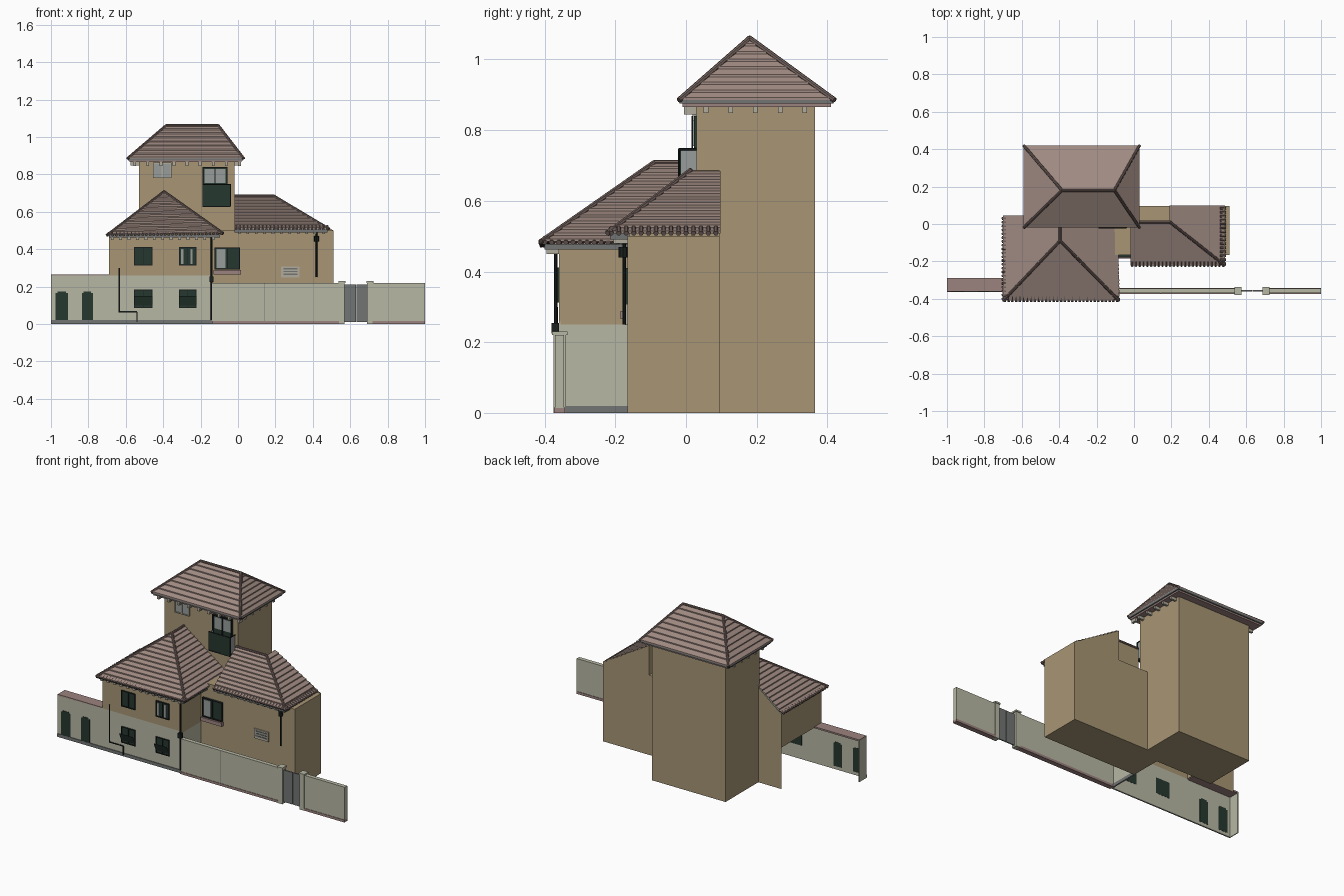
import bpy, bmesh
from mathutils import Vector

if "Cube" in bpy.data.objects:
    bpy.data.objects.remove(bpy.data.objects["Cube"])


def material(name, r, g, b):
    m = bpy.data.materials.new(name)
    col = [(c / 255) ** 2.2 for c in (r, g, b)] + [1]
    m.use_nodes = True
    m.diffuse_color = col
    m.node_tree.nodes["Principled BSDF"].inputs["Base Color"].default_value = col
    return m


TILE = material("roof tile", 158, 137, 129)
RIDGE = material("dark ridge tile", 112, 96, 91)
TAN = material("tan plaster", 166, 148, 116)
CREAM = material("cream plaster", 182, 182, 163)
GREY = material("grey metal", 114, 116, 116)
GREEN = material("dark green", 42, 58, 51)
GLASS = material("pale glass", 150, 156, 153)
IRON = material("black iron", 32, 37, 36)
STONE = material("pinkish stone", 154, 130, 126)
TRIM = material("pale trim", 176, 170, 155)


def finish(name, bm, mat):
    bmesh.ops.recalc_face_normals(bm, faces=bm.faces)
    me = bpy.data.meshes.new(name)
    bm.to_mesh(me)
    bm.free()
    me.materials.append(mat)
    ob = bpy.data.objects.new(name, me)
    bpy.context.collection.objects.link(ob)
    return ob


def boxes(name, mat, *spans):
    """Axis-aligned boxes given as x0, x1, y0, y1, z0, z1."""
    bm = bmesh.new()
    for x0, x1, y0, y1, z0, z1 in spans:
        vs = bmesh.ops.create_cube(bm, size=1)["verts"]
        for v in vs:
            v.co = ((x0 + x1) / 2 + v.co.x * (x1 - x0),
                    (y0 + y1) / 2 + v.co.y * (y1 - y0),
                    (z0 + z1) / 2 + v.co.z * (z1 - z0))
    return finish(name, bm, mat)


def panels(name, mat, *polys):
    bm = bmesh.new()
    for p in polys:
        bm.faces.new([bm.verts.new(v) for v in p])
    return finish(name, bm, mat)


def tubes(name, mat, radius, sides, *segments):
    """Straight round bars between pairs of points."""
    bm = bmesh.new()
    for a, b in segments:
        a, b = Vector(a), Vector(b)
        d = b - a
        rot = Vector((0, 0, 1)).rotation_difference(d).to_matrix().to_4x4()
        rot.translation = (a + b) / 2
        bmesh.ops.create_cone(bm, cap_ends=True, segments=sides, radius1=radius,
                              radius2=radius, depth=d.length, matrix=rot)
    return finish(name, bm, mat)


def slope(name, a, b, c, d, courses, lift=0.007):
    """Tiled roof plane: eave a-b, top edge d-c, overlapping courses."""
    a, b, c, d = map(Vector, (a, b, c, d))
    up = Vector((0, 0, lift))
    bm = bmesh.new()
    for i in range(courses):
        t, u = i / courses, (i + 1) / courses
        l0, r0, l1, r1 = a.lerp(d, t), b.lerp(c, t), a.lerp(d, u), b.lerp(c, u)
        for quad in ((l0, r0, r0 + up, l0 + up), (l0 + up, r0 + up, r1, l1)):
            bm.faces.new([bm.verts.new(v) for v in quad])
    bmesh.ops.remove_doubles(bm, verts=bm.verts, dist=0.0005)
    return finish(name, bm, TILE)


def eave_tiles(name, a, b, inward, step=0.02):
    """Row of barrel tile ends along an eave."""
    a, b, inward = Vector(a), Vector(b), Vector(inward)
    n = int((b - a).length / step)
    pts = [a.lerp(b, (i + 0.5) / n) for i in range(n)]
    tubes(name, RIDGE, 0.0075, 6, *[(p, p + inward) for p in pts])


# Main masses
boxes("tower_walls", TAN, (-.53, -.02, .03, .365, 0, .87))
boxes("right_house_walls", TAN, (-.14, .51, -.165, .095, 0, .5))

# Left house: open-backed shell
boxes("left_house_lower_walls", CREAM,
      (-1, -.14, -.36, -.355, 0, .26), (-.145, -.14, -.36, -.165, 0, .25),
      (-1, -.995, -.36, -.29, 0, .26))
boxes("left_house_upper_walls", TAN,
      (-.69, -.14, -.36, -.355, .26, .47), (-.145, -.14, -.36, -.165, .25, .47),
      (-.69, -.685, -.36, .04, .26, .47))
panels("left_house_back_gable", TAN,
       [(-.69, .04, 0), (-.5, .04, 0), (-.5, .04, .62), (-.69, .04, .47)])
boxes("annex_cap", STONE, (-1, -.69, -.36, -.29, .255, .265))
boxes("plinth", GREY, (-1, -.138, -.364, -.36, 0, .02),
      (-.14, -.136, -.36, -.165, 0, .02))

# Tower roof
sw, se, ne, nw = (-.59, -.02, .885), (.03, -.02, .885), (.03, .42, .885), (-.59, .42, .885)
r1, r2 = (-.385, .18, 1.06), (-.105, .18, 1.06)
slope("tower_roof_front", sw, se, r2, r1, 8)
slope("tower_roof_right", se, ne, r2, r2, 8)
slope("tower_roof_back", ne, nw, r1, r2, 8)
slope("tower_roof_left", nw, sw, r1, r1, 8)
tubes("tower_ridge_tiles", RIDGE, .008, 8, (sw, r1), (nw, r1), (se, r2), (ne, r2), (r1, r2))
boxes("tower_fascia", GREY, (-.588, .028, -.018, .418, .875, .89))
boxes("tower_soffit", STONE, (-.58, .02, -.01, .41, .865, .876))
corbels = [(-.56 + i * .07, -.545 + i * .07, -.005, .03, .845, .866) for i in range(9)]
for x0, x1 in ((-.575, -.53), (-.02, .015)):
    corbels += [(x0, x1, .05 + i * .07, .063 + i * .07, .848, .866) for i in range(5)]
boxes("tower_corbels", TRIM, *corbels)

# Left house roof
fl, fr = (-.70, -.41, .475), (-.08, -.41, .485)
bl, br = (-.70, .045, .475), (-.085, .03, .485)
apex, back = (-.395, -.09, .708), (-.395, .045, .708)
slope("left_roof_front", fl, fr, apex, apex, 13)
slope("left_roof_left", bl, fl, apex, back, 13)
slope("left_roof_right", fr, br, back, apex, 13)
tubes("left_ridge_tiles", RIDGE, .008, 8, (fl, apex), (fr, apex), (apex, back))
boxes("left_roof_soffit", GREY, (-.69, -.095, -.40, .035, .462, .478))
eave_tiles("left_eave_tiles_front", (-.70, -.415, .474), (-.08, -.415, .482), (0, .03, .012))
eave_tiles("left_eave_tiles_left", (-.705, -.41, .474), (-.705, .04, .474), (.03, 0, .012))
eave_tiles("left_eave_tiles_right", (-.078, -.41, .482), (-.085, -.17, .482), (-.03, 0, .012))
boxes("left_rafter_ends", TRIM,
      *[(-.68 + i * .045, -.665 + i * .045, -.395, -.36, .45, .464) for i in range(13)])

# Right house roof, turning a corner towards the back
el, er, eb = (-.02, -.222, .508), (.487, -.222, .508), (.487, .098, .508)
ra, rb, rc = (-.02, .012, .685), (.19, .012, .685), (.19, .098, .685)
slope("right_roof_front", el, er, rb, ra, 11)
slope("right_roof_side", er, eb, rc, rb, 11)
tubes("right_ridge_tiles", RIDGE, .008, 8, (er, rb), (ra, rb))
panels("right_attic_walls", TAN,
       [(-.018, -.2, .5), (-.018, .015, .5), (-.018, .015, .685)],
       [(-.02, .015, .5), (.19, .015, .5), (.19, .015, .687), (-.02, .015, .687)],
       [(.19, .015, .5), (.19, .095, .5), (.19, .095, .687), (.19, .015, .687)],
       [(.19, .095, .5), (.51, .095, .5), (.19, .095, .687)])
boxes("right_roof_soffit", GREY, (-.02, .478, -.215, -.16, .49, .508))
eave_tiles("right_eave_tiles_front", (-.02, -.226, .508), (.487, -.226, .508), (0, .03, .015))
eave_tiles("right_eave_tiles_side", (.49, -.222, .508), (.49, .095, .508), (-.03, 0, .015))
boxes("right_rafter_ends", TRIM,
      *[(i * .045, .014 + i * .045, -.205, -.165, .48, .492) for i in range(11)])

# Garden wall and gate
boxes("garden_wall", CREAM, (-.14, .545, -.37, -.345, .014, .22),
      (.715, 1, -.37, -.345, .014, .22))
boxes("garden_wall_base", STONE, (-.14, .545, -.373, -.342, 0, .015),
      (.715, 1, -.373, -.342, 0, .015))
boxes("gate_posts", CREAM, *[s for x in (.555, .705) for s in (
    (x - .015, x + .015, -.375, -.34, 0, .22), (x - .019, x + .019, -.379, -.336, .22, .23))])
boxes("gate_leaves", GREY, (.57, .63, -.361, -.354, .01, .21), (.633, .69, -.361, -.354, .01, .21))
boxes("wall_joint", GREY, (.138, .141, -.372, -.37, .015, .22))


def frame(name, x0, x1, z0, z1, y, w, mat):
    """Rectangular surround with a centre bar."""
    m = (x0 + x1) / 2
    boxes(name, mat, (x0, x1, y - .005, y, z0, z0 + w), (x0, x1, y - .005, y, z1 - w, z1),
          (x0, x0 + w, y - .005, y, z0, z1), (x1 - w, x1, y - .005, y, z0, z1),
          (m - w / 2, m + w / 2, y - .005, y, z0, z1))


# Annex doors, with clipped upper corners
for i, (x0, x1) in enumerate(((-.975, -.91), (-.835, -.775))):
    boxes(f"annex_door_{i}", GREEN, (x0, x1, -.363, -.354, .02, .165),
          (x0 + .01, x1 - .01, -.363, -.354, .165, .173))

# Left house windows, with tilted grilles below
for i, (x0, x1) in enumerate(((-.555, -.458), (-.315, -.222))):
    for level, z0 in (("lower", .085), ("upper", .312)):
        boxes(f"{level}_window_{i}", GREEN, (x0, x1, -.363, -.354, z0, z0 + .1))
        frame(f"{level}_window_frame_{i}", x0, x1, z0, z0 + .1, -.363, .005, IRON)
    panels(f"window_flap_{i}", GREEN, [(x0, -.366, .1), (x1, -.366, .1),
                                       (x1, -.386, .15), (x0, -.386, .15)])
boxes("upper_window_panes", GLASS, (-.305, -.292, -.367, -.363, .32, .4),
      (-.255, -.243, -.367, -.363, .32, .4))

# Right house window, shutter, sill and vent
boxes("side_window", GREEN, (-.125, .012, -.173, -.165, .29, .41))
boxes("side_window_pane", GLASS, (-.115, -.068, -.177, -.173, .3, .4))
frame("side_window_frame", -.125, .012, .29, .41, -.173, .006, IRON)
boxes("side_window_sill", STONE, (-.13, .015, -.185, -.165, .265, .288))
boxes("vent", TRIM, (.23, .33, -.172, -.165, .248, .308))
boxes("vent_slats", GREY, *[(.243, .317, -.175, -.172, z, z + .007) for z in (.262, .277, .292)])

# Tower windows and balcony
boxes("tower_window", GLASS, (-.455, -.355, .024, .03, .78, .862))
frame("tower_window_frame", -.455, -.355, .78, .862, .024, .006, TRIM)
boxes("balcony_door", GREEN, (-.19, -.055, .022, .03, .63, .84))
boxes("balcony_door_pane", GLASS, (-.178, -.067, .019, .022, .755, .828))
frame("balcony_door_frame", -.19, -.055, .63, .84, .02, .007, IRON)
boxes("balcony_front", GREEN, (-.19, -.04, -.02, -.014, .63, .745))
boxes("balcony_sides", GLASS, (-.188, -.184, -.014, .03, .64, .742),
      (-.046, -.042, -.014, .03, .64, .742))
boxes("balcony_floor", IRON, (-.19, -.04, -.02, .03, .625, .635))
tubes("balcony_rail", IRON, .003, 6, ((-.19, -.02, .746), (-.04, -.02, .746)),
      ((-.04, -.02, .63), (-.04, -.02, .746)), ((-.04, -.02, .746), (-.04, .03, .746)))

# Drain pipes with hoppers
tubes("front_pipe", IRON, .0035, 6, ((-.635, -.366, .062), (-.635, -.366, .3)),
      ((-.635, -.366, .065), (-.54, -.366, .065)), ((-.54, -.366, .065), (-.54, -.366, .01)))
tubes("corner_pipe", IRON, .005, 8, ((-.142, -.368, .02), (-.142, -.368, .47)))
boxes("corner_hopper", IRON, (-.153, -.13, -.38, -.36, .225, .255))
tubes("right_pipe", IRON, .005, 8, ((.42, -.175, .25), (.42, -.175, .5)))
tubes("right_hopper", IRON, .013, 8, ((.42, -.178, .44), (.42, -.178, .47)))
